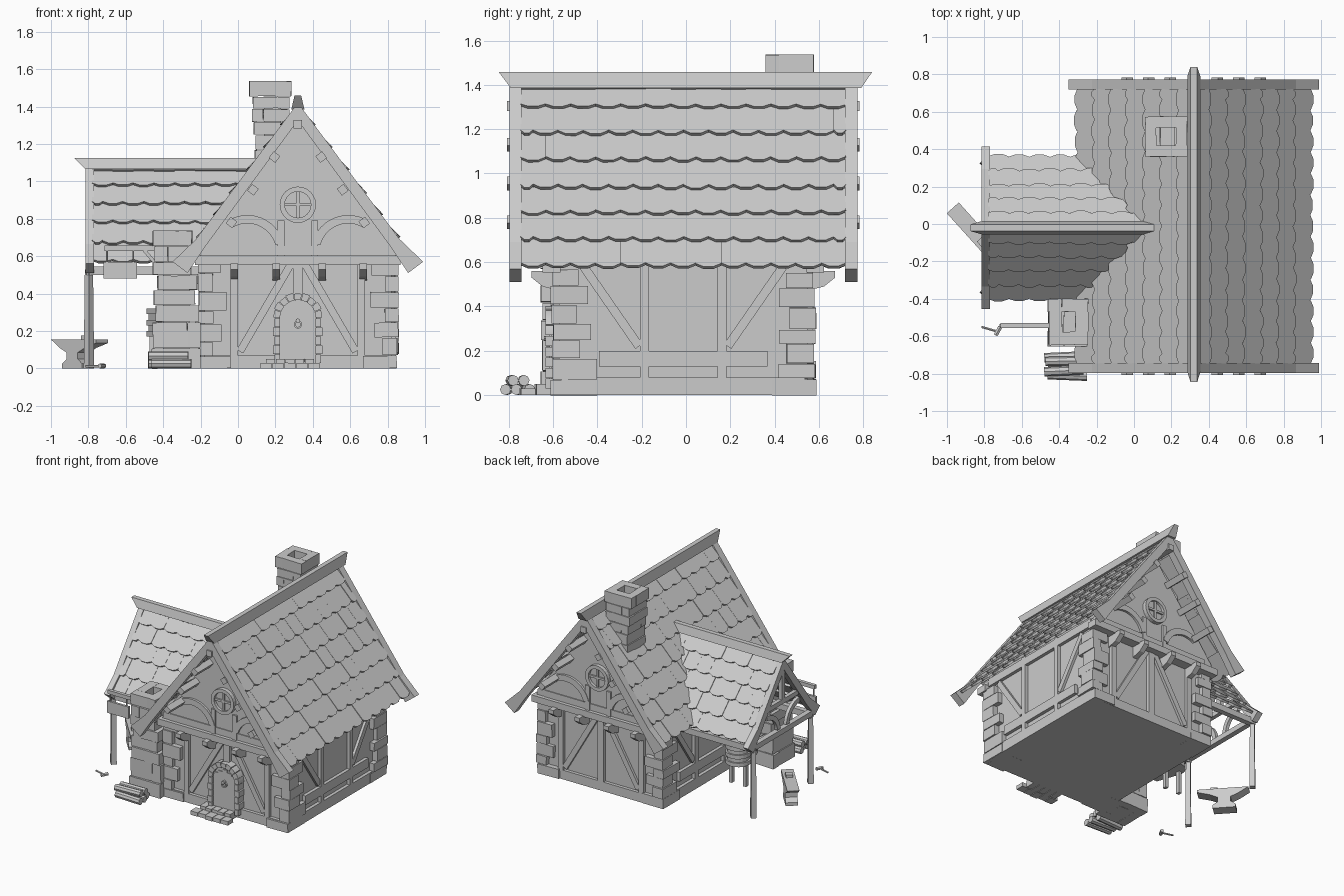
import bpy, bmesh, math, random
from mathutils import Matrix, Vector

random.seed(4)
if "Cube" in bpy.data.objects:
    bpy.data.objects.remove(bpy.data.objects["Cube"])

grey = bpy.data.materials.new("plain_grey")
grey.use_nodes = True
grey.diffuse_color = (0.6, 0.6, 0.6, 1)
grey.node_tree.nodes["Principled BSDF"].inputs["Base Color"].default_value = (0.6, 0.6, 0.6, 1)

CX, CY = 0.32, -0.012      # house centre
WY = -0.02                 # wing ridge line
AXES = {"x": lambda p, t: (t, p[0], p[1]),
        "y": lambda p, t: (p[0], t, p[1]),
        "z": lambda p, t: (p[0], p[1], t)}


def finish(name, bm):
    bmesh.ops.remove_doubles(bm, verts=bm.verts, dist=1e-6)
    bmesh.ops.recalc_face_normals(bm, faces=bm.faces)
    mesh = bpy.data.meshes.new(name)
    bm.to_mesh(mesh)
    bm.free()
    mesh.materials.append(grey)
    ob = bpy.data.objects.new(name, mesh)
    bpy.context.collection.objects.link(ob)
    return ob


def loft(bm, a, b):
    a = [bm.verts.new(p) for p in a]
    b = [bm.verts.new(p) for p in b]
    bm.faces.new(a)
    bm.faces.new(b[::-1])
    for i in range(len(a)):
        bm.faces.new((a[i - 1], a[i], b[i], b[i - 1]))


def prism(bm, pts, axis, lo, hi):
    loft(bm, [AXES[axis](p, lo) for p in pts], [AXES[axis](p, hi) for p in pts])


def box(bm, lo, hi, wobble=0.0):
    lo, hi = Vector(lo), Vector(hi)
    size = hi - lo
    m = (Matrix.Translation((lo + hi) / 2)
         @ Matrix.Rotation(random.uniform(-wobble, wobble), 4, "Y")
         @ Matrix.Rotation(random.uniform(-wobble, wobble), 4, "Z")
         @ Matrix.Diagonal((*size, 1)))
    bmesh.ops.create_cube(bm, size=1, matrix=m)


def beam(bm, p, q, w, axis, lo, hi):
    p, q = Vector(p), Vector(q)
    d = (q - p).normalized() * w / 2
    n = Vector((-d.y, d.x))
    prism(bm, [p + n, q + n, q - n, p - n], axis, lo, hi)


def arc(cx, cz, r, a0, a1, n=12):
    angles = [math.radians(a0 + (a1 - a0) * i / n) for i in range(n + 1)]
    return [(cx + r * math.cos(a), cz + r * math.sin(a)) for a in angles]


def band(cx, cz, r0, r1, a0, a1):
    return arc(cx, cz, r1, a0, a1) + arc(cx, cz, r0, a1, a0)


def rod(bm, p, q, r, sides=8, r2=None):
    p, q = Vector(p), Vector(q)
    m = Matrix.Translation((p + q) / 2) @ (q - p).to_track_quat("Z", "Y").to_matrix().to_4x4()
    bmesh.ops.create_cone(bm, cap_ends=True, segments=sides, radius1=r,
                          radius2=r if r2 is None else r2, depth=(q - p).length, matrix=m)


def vee(c, outer, inner):
    return ([(c - s, z) for s, z in outer[::-1]] + [(c + s, z) for s, z in outer[1:]]
            + [(c + s, z) for s, z in inner[::-1]] + [(c - s, z) for s, z in inner[1:]])


def tiles(bm, place, rows, t0, t1, n, limit=lambda z: 9):
    # overlapping rows of pointed shingles down one slope
    w = (t1 - t0) / n
    for r, ((sa, za), (sb, zb)) in enumerate(zip(rows, rows[1:])):
        length = math.hypot(sb - sa, zb - za)
        ns, nz = (za - zb) / length, (sb - sa) / length
        for k in range(n + r % 2):
            a = max(t0, t0 + (k - 0.5 * (r % 2)) * w)
            b = min(t1, t0 + (k + 1 - 0.5 * (r % 2)) * w)
            if a >= limit(za) - 0.01:
                continue
            jit = random.uniform(-0.002, 0.004)
            shape = [(a, -0.12), (b, -0.12), (b, 0.9), (b - (b - a) * 0.3, 1.03),
                     (a + (b - a) * 0.3, 1.03), (a, 0.9)]

            def layer(drop):
                out = []
                for t, f in shape:
                    z = za + (zb - za) * f
                    lift = 0.004 + 0.02 * f + jit - drop
                    out.append(place(min(t, limit(z)), sa + (sb - sa) * f + ns * lift, z + nz * lift))
                return out
            loft(bm, layer(0), layer(0.018))


def brick_ring(bm, x0, x1, y0, y1, z0, z1, t, flip):
    g = 0.004
    if flip:
        parts = [(x0, x1 - t, y0, y0 + t), (x1 - t, x1, y0, y1 - t),
                 (x0 + t, x1, y1 - t, y1), (x0, x0 + t, y0 + t, y1)]
    else:
        parts = [(x0 + t, x1, y0, y0 + t), (x1 - t, x1, y0 + t, y1),
                 (x0, x1 - t, y1 - t, y1), (x0, x0 + t, y0, y1 - t)]
    for a, b, c, d in parts:
        box(bm, (a, c, z0), (b, d, z1 - g), 0.03)


# House body
bm = bmesh.new()
prism(bm, [(CX - 0.5, 0), (CX + 0.5, 0), (CX + 0.5, 0.66), (CX, 1.32), (CX - 0.5, 0.66)],
      "y", CY - 0.56, CY + 0.56)
finish("house_walls", bm)

# Timber framing, gables, round windows and corbels on both ends
for s, end in ((-1, "front"), (1, "back")):
    y = CY + s * 0.555
    bm = bmesh.new()
    for m in (-1, 1):
        beam(bm, (CX + m * 0.34, 0.05), (CX + m * 0.34, 0.57), 0.04, "y", y, y + s * 0.03)
        beam(bm, (CX + m * 0.03, 0.57), (CX + m * 0.31, 0.09), 0.04, "y", y, y + s * 0.025)
    beam(bm, (CX, 0.05), (CX, 0.57), 0.05, "y", y, y + s * 0.03)
    box(bm, (CX - 0.5, min(y, y + s * 0.03), 0), (CX + 0.5, max(y, y + s * 0.03), 0.07))
    finish(end + "_lower_timbers", bm)

    bm = bmesh.new()
    prism(bm, [(CX - 0.53, 0.56), (CX + 0.53, 0.56), (CX + 0.52, 0.64), (CX, 1.33), (CX - 0.52, 0.64)],
          "y", y, y + s * 0.05)
    finish(end + "_gable", bm)

    g = y + s * 0.045
    bm = bmesh.new()
    beam(bm, (CX - 0.55, 0.578), (CX + 0.55, 0.578), 0.05, "y", y, g + s * 0.035)
    beam(bm, (CX - 0.46, 0.63), (CX + 0.46, 0.63), 0.05, "y", y, g + s * 0.012)
    for m in (-1, 1):
        a0, a1 = (15, 122) if m < 0 else (165, 58)
        prism(bm, band(CX + m * 0.27, 0.62, 0.155, 0.2, a0, a1), "y", g, g + s * 0.022)
        beam(bm, (CX + m * 0.09, 0.6), (CX + m * 0.09, 0.79), 0.035, "y", g, g + s * 0.018)
    finish(end + "_gable_timbers", bm)

    bm = bmesh.new()
    prism(bm, arc(CX, 0.875, 0.095, 0, 345, 23), "y", g, g + s * 0.014)
    for a in (0, 180):
        prism(bm, band(CX, 0.875, 0.07, 0.097, a, a + 180), "y", g, g + s * 0.035)
    beam(bm, (CX - 0.08, 0.875), (CX + 0.08, 0.875), 0.016, "y", g, g + s * 0.026)
    beam(bm, (CX, 0.8), (CX, 0.95), 0.016, "y", g, g + s * 0.026)
    finish(end + "_round_window", bm)

    bm = bmesh.new()
    for x in (-0.34, -0.115, 0.13, 0.35):
        prism(bm, [(y, 0.56), (y + s * 0.13, 0.56), (y + s * 0.13, 0.53), (y + s * 0.08, 0.49), (y, 0.47)],
              "x", CX + x - 0.02, CX + x + 0.02)
    finish(end + "_corbels", bm)

    # Roof timber ends and barge boards
    bm = bmesh.new()
    for k in range(4):
        for m in ((-1, 1) if k else (1,)):
            p = Vector((CX + m * (k * 0.115 + 0.01 * (k > 0)), 1.305 - 0.175 * k))
            d = Vector((m * 0.6, -0.8)) * 0.022 if k else Vector((0, 0.022))
            beam(bm, p - d, p + d, 0.044, "y", y, CY + s * 0.795)
    finish(end + "_purlin_ends", bm)
    bm = bmesh.new()
    prism(bm, vee(CX, [(0, 1.42), (0.545, 0.69), (0.67, 0.57)],
                  [(0, 1.325), (0.5, 0.645), (0.59, 0.51)][:1] + [(0.5, 0.645), (0.59, 0.51)]),
          "y", CY + s * 0.73, CY + s * 0.785)
    finish(end + "_barge_boards", bm)

# Side wall framing
for m, side in ((-1, "right"), (1, "left")):
    x = CX + m * 0.495
    bm = bmesh.new()
    out = x + m * 0.03
    for s in (-1, 1):
        beam(bm, (CY + s * 0.175, 0.05), (CY + s * 0.175, 0.66), 0.04, "x", x, out)
        beam(bm, (CY + s * 0.2, 0.22), (CY + s * 0.45, 0.58), 0.04, "x", x, out - m * 0.005)
    for z, h, r in ((0.04, 0.08, 0.55), (0.165, 0.07, 0.38), (0.62, 0.06, 0.55)):
        beam(bm, (CY - r, z), (CY + r, z), h, "x", x, out)
    finish(side + "_wall_timbers", bm)

# Corner stones
bm = bmesh.new()
for m in (-1, 1):
    for s in (-1, 1):
        z, k = 0.0, 0
        while z < 0.54:
            h = min(random.uniform(0.065, 0.105), 0.57 - z)
            long_x = k % 2 == 0
            lx = random.uniform(0.12, 0.15) if long_x else random.uniform(0.07, 0.09)
            ly = random.uniform(0.1, 0.13) if long_x else random.uniform(0.16, 0.2)
            if z < 0.01:
                lx, ly = 0.18, 0.2
            o = random.uniform(0.525, 0.54)
            p = random.uniform(0.585, 0.6)
            xs = sorted((CX + m * o, CX + m * (o - lx)))
            ys = sorted((CY + s * p, CY + s * (p - ly)))
            box(bm, (xs[0], ys[0], z), (xs[1], ys[1], z + h - 0.004), 0.02)
            z, k = z + h, k + 1
finish("corner_stones", bm)

# Arched door with stone surround, ring handle and steps
bm = bmesh.new()
prism(bm, arc(CX, 0.27, 0.1, 0, 180) + [(CX - 0.1, 0.02), (CX + 0.1, 0.02)], "y", -0.61, -0.56)
for i in range(-2, 3):
    box(bm, (CX + i * 0.038 - 0.017, -0.617, 0.04), (CX + i * 0.038 + 0.017, -0.6, 0.345 - abs(i) * 0.018))
finish("door", bm)
bm = bmesh.new()
for i in range(9):
    prism(bm, band(CX, 0.27, 0.095, 0.13 + 0.005 * (i % 2), i * 20 + 0.7, i * 20 + 19.3), "y", -0.635, -0.56)
for m in (-1, 1):
    for i in range(5):
        xs = sorted((CX + m * 0.095, CX + m * (0.125 + 0.008 * (i % 2))))
        box(bm, (xs[0], -0.635, 0.03 + i * 0.048), (xs[1], -0.56, 0.074 + i * 0.048))
finish("door_surround", bm)
bm = bmesh.new()
for a in (0, 180):
    prism(bm, band(CX, 0.235, 0.013, 0.022, a, a + 180), "y", -0.63, -0.61)
rod(bm, (CX, -0.6, 0.255), (CX, -0.64, 0.255), 0.012)
finish("door_ring", bm)
bm = bmesh.new()
for row, (y0, y1, z1, half) in enumerate(((-0.68, -0.56, 0.05, 0.13), (-0.75, -0.68, 0.03, 0.16))):
    for i in range(5):
        w = half * 2 / 5
        a = CX - 0.04 - half + i * w
        box(bm, (a, y0 + random.uniform(-0.008, 0.008), 0), (a + w - 0.004, y1, z1), 0.02)
finish("door_steps", bm)

# Main roof
rows = [((1.385 - z) / 1.33, z) for z in (1.385, 1.29, 1.17, 1.05, 0.925, 0.81, 0.69)] + [(0.615, 0.57)]
for m, side in ((-1, "right"), (1, "left")):
    bm = bmesh.new()
    tiles(bm, lambda t, s, z: (CX + m * s, t, z), rows, CY - 0.735, CY + 0.735, 13)
    finish("main_roof_tiles_" + side, bm)


def ridge(name, pts, c, axis):
    # tapered beam, longer at the top edge
    bm = bmesh.new()
    (l0, l1, zb), (u0, u1, zt) = pts
    put = (lambda t, w, z: (c + w, t, z)) if axis == "y" else (lambda t, w, z: (t, c + w, z))
    ends = [[put(l, -0.035, zb), put(l, 0.035, zb), put(u, 0.018, zt), put(u, -0.018, zt)]
            for l, u in ((l0, u0), (l1, u1))]
    loft(bm, *ends)
    finish(name, bm)


ridge("main_ridge", [(-0.79, 0.79, 1.385), (-0.845, 0.84, 1.458)], CX, "y")
ridge("wing_ridge", [(-0.815, 0.09, 1.065), (-0.875, 0.12, 1.125)], WY, "x")

# Wing roof
rows = [((1.06 - z) / 1.36, z) for z in (1.06, 0.97, 0.87, 0.77, 0.66)] + [(0.37, 0.56)]
for m, side in ((-1, "front"), (1, "back")):
    bm = bmesh.new()
    tiles(bm, lambda t, s, z: (t, WY + m * s, z), rows, -0.78, 0.1, 8,
          lambda z: CX - (1.4 - z) / 1.33 + 0.03)
    finish("wing_roof_tiles_" + side, bm)
bm = bmesh.new()
prism(bm, vee(WY, [(0, 1.085), (0.315, 0.665), (0.435, 0.56)], [(0, 1.0), (0.28, 0.62), (0.375, 0.51)]),
      "x", -0.815, -0.77)
finish("wing_barge_boards", bm)

# Wing posts, beams and curved braces
bm = bmesh.new()
for m in (-1, 1):
    y = WY + m * 0.345
    rod(bm, (-0.797, y, 0), (-0.797, y, 0.53), 0.028, 4, 0.022)
    box(bm, (-0.81, y - 0.02, 0.5), (-0.18, y + 0.02, 0.545))
    a0, a1 = (90, 175) if m > 0 else (90, 5)
    prism(bm, band(WY + m * 0.2, 0.55, 0.13, 0.165, a0, a1), "x", -0.81, -0.785)
box(bm, (-0.815, WY - 0.37, 0.515), (-0.775, WY + 0.37, 0.555))
box(bm, (-0.81, WY - 0.18, 0.74), (-0.78, WY + 0.18, 0.775))
box(bm, (-0.81, WY - 0.02, 0.775), (-0.78, WY + 0.02, 1.03))
finish("wing_frame", bm)

# Main chimney and forge stack
bm = bmesh.new()
levels = [(0.92, 0.1, 0.3), (1.06, 0.09, 0.29), (1.17, 0.095, 0.28), (1.25, 0.085, 0.28),
          (1.32, 0.075, 0.275), (1.39, 0.08, 0.275), (1.455, 0.06, 0.285), (1.54, 0, 0)]
for i, (z, x0, x1) in enumerate(levels[:-1]):
    brick_ring(bm, x0, x1, 0.36, 0.575, z, levels[i + 1][0], 0.06, i % 2)
box(bm, (0.14, 0.41, 0.9), (0.23, 0.53, 1.4))
finish("main_chimney", bm)
bm = bmesh.new()
levels = [(0, -0.46, -0.2), (0.11, -0.455, -0.2), (0.25, -0.44, -0.21), (0.34, -0.45, -0.23),
          (0.42, -0.43, -0.22), (0.5, -0.455, -0.25), (0.57, -0.445, -0.24), (0.655, -0.455, -0.245), (0.74, 0, 0)]
for i, (z, x0, x1) in enumerate(levels[:-1]):
    brick_ring(bm, x0, x1, -0.655 + 0.008 * (i % 2), -0.4, z, levels[i + 1][0], 0.07, i % 2)
box(bm, (-0.4, -0.6, 0), (-0.26, -0.46, 0.6))
finish("forge_stack", bm)

# Bellows with nozzle into the forge
bm = bmesh.new()
for i in range(5):
    plan = arc(-0.4, -0.06, 0.09 - 0.012 * (i % 2), -25, 205) + [(-0.425, -0.26), (-0.375, -0.26)]
    prism(bm, plan, "z", 0.17 + i * 0.03, 0.2 + i * 0.03)
rod(bm, (-0.4, -0.24, 0.24), (-0.4, -0.42, 0.24), 0.025, 8, 0.015)
for x in (-0.46, -0.34):
    box(bm, (x - 0.012, -0.08, 0), (x + 0.012, -0.05, 0.18))
finish("bellows", bm)

# Log pile
bm = bmesh.new()
for y, z in ((-0.81, 0.025), (-0.76, 0.025), (-0.71, 0.025), (-0.785, 0.066), (-0.733, 0.066)):
    j = random.uniform(-0.01, 0.01)
    rod(bm, (-0.47 + j, y + j / 2, z), (-0.26 + j, y - j / 2, z), 0.025)
finish("log_pile", bm)

# Hanging sign
bm = bmesh.new()
box(bm, (-0.715, -0.556, 0.628), (-0.44, -0.53, 0.656))
box(bm, (-0.72, -0.552, 0.48), (-0.54, -0.534, 0.57))
for x in (-0.7, -0.56):
    rod(bm, (x, -0.543, 0.565), (x, -0.543, 0.635), 0.006, 6)
beam(bm, (-0.5, 0.63), (-0.44, 0.56), 0.018, "y", -0.552, -0.534)
finish("hanging_sign", bm)

# Anvil
bm = bmesh.new()
half = [(0.08, 0), (0.08, 0.025), (0.045, 0.05), (0.045, 0.085)]
prism(bm, half + [(0.1, 0.11), (0.19, 0.135), (0.19, 0.155), (-0.17, 0.155), (-0.1, 0.11)]
      + [(-x, z) for x, z in half[::-1]], "y", -0.043, 0.043)
box(bm, (0.05, -0.025, 0.155), (0.1, 0.025, 0.175))
anvil = finish("anvil", bm)
anvil.matrix_world = Matrix.Translation((-0.855, -0.04, 0)) @ Matrix.Rotation(math.radians(-48), 4, "Z")

# Hammer on the ground
bm = bmesh.new()
rod(bm, (-0.815, -0.55, 0.012), (-0.73, -0.575, 0.012), 0.007, 6)
rod(bm, (-0.74, -0.595, 0.013), (-0.715, -0.55, 0.013), 0.013, 6)
finish("hammer", bm)
